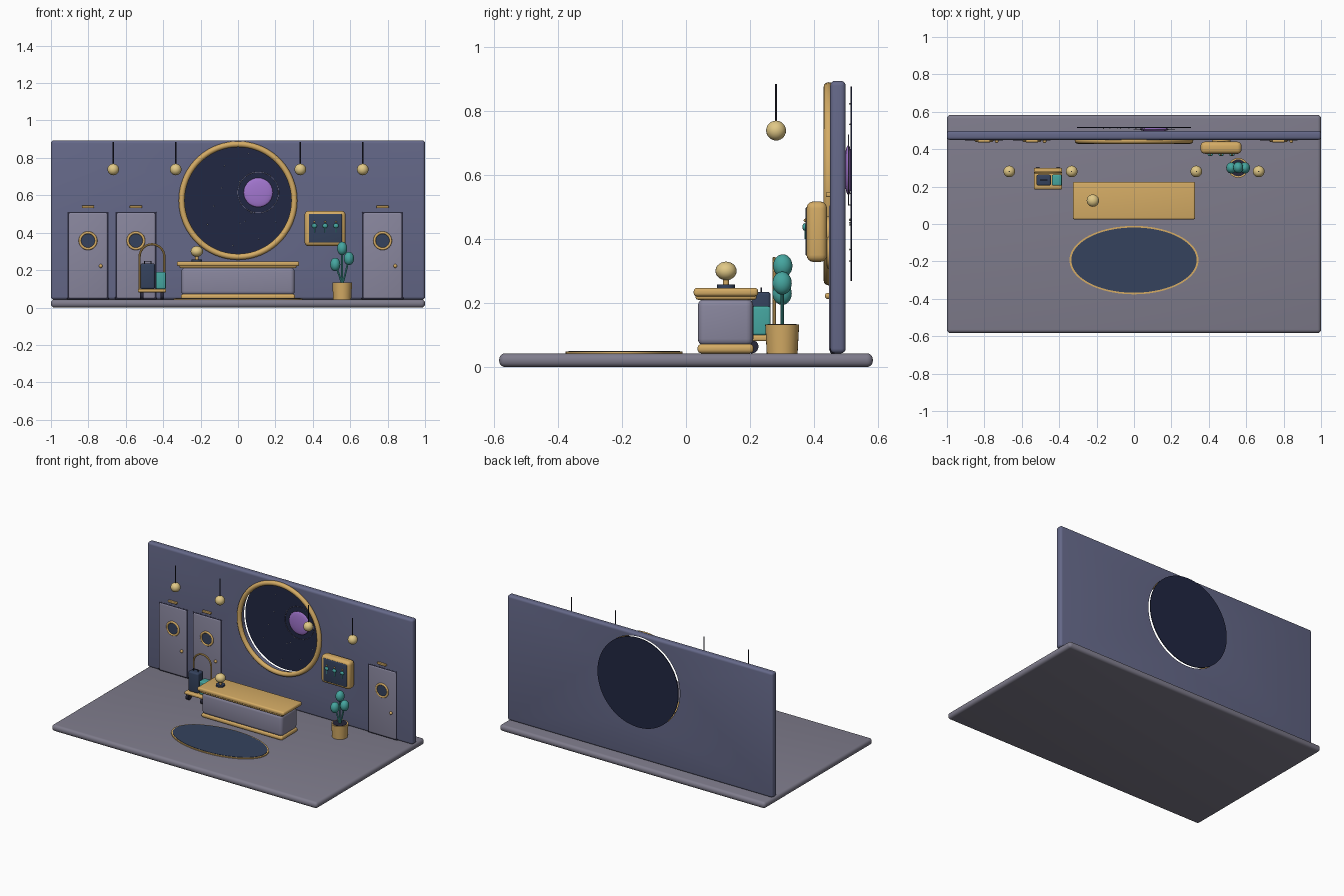
import bpy, bmesh, random
from math import pi, sin, cos
from mathutils import Matrix, Vector

if "Cube" in bpy.data.objects:
    bpy.data.objects.remove(bpy.data.objects["Cube"])

random.seed(4)


def mat(name, r, g, b):
    m = bpy.data.materials.new(name)
    m.diffuse_color = (r, g, b, 1)
    m.use_nodes = True
    m.node_tree.nodes["Principled BSDF"].inputs["Base Color"].default_value = m.diffuse_color
    return m


WALL = mat("slate_blue", 0.13, 0.14, 0.25)
FLOOR = mat("warm_grey", 0.21, 0.20, 0.26)
PANEL = mat("pale_grey", 0.25, 0.24, 0.34)
GOLD = mat("gold", 0.66, 0.41, 0.13)
LAMP = mat("lamp_glow", 0.75, 0.58, 0.24)
NAVY = mat("navy", 0.035, 0.055, 0.11)
SPACE = mat("deep_space", 0.015, 0.02, 0.055)
DARK = mat("dark", 0.02, 0.02, 0.04)
TEAL = mat("teal", 0.06, 0.38, 0.35)
PURPLE = mat("purple", 0.36, 0.18, 0.62)
STAR = mat("star", 0.8, 0.8, 0.7)


def finish(name, bm, m):
    bmesh.ops.recalc_face_normals(bm, faces=bm.faces)
    me = bpy.data.meshes.new(name)
    bm.to_mesh(me)
    bm.free()
    ob = bpy.data.objects.new(name, me)
    bpy.context.collection.objects.link(ob)
    me.materials.append(m)
    return ob


def box(name, x, y, z, m, bevel=0.0):
    """Box from (min, max) ranges, with rounded edges."""
    bm = bmesh.new()
    bmesh.ops.create_cube(bm, size=1)
    for v in bm.verts:
        for i, r in enumerate((x, y, z)):
            v.co[i] = r[0] if v.co[i] < 0 else r[1]
    if bevel:
        bmesh.ops.bevel(bm, geom=bm.edges[:], offset=bevel, segments=4,
                        profile=0.5, affect='EDGES')
    return finish(name, bm, m)


def ball(name, c, r, m):
    bm = bmesh.new()
    bmesh.ops.create_uvsphere(bm, u_segments=24, v_segments=14, radius=1)
    bmesh.ops.scale(bm, vec=r if isinstance(r, tuple) else (r, r, r), verts=bm.verts)
    bmesh.ops.translate(bm, vec=c, verts=bm.verts)
    return finish(name, bm, m)


def rod(name, a, b, r, m, r2=None, seg=24, scale=(1, 1, 1)):
    """Cylinder or cone from point a to point b."""
    a, b = Vector(a), Vector(b)
    bm = bmesh.new()
    bmesh.ops.create_cone(bm, cap_ends=True, segments=seg, radius1=r,
                          radius2=r if r2 is None else r2, depth=(b - a).length)
    bmesh.ops.scale(bm, vec=scale, verts=bm.verts)
    rot = (b - a).to_track_quat('Z', 'Y').to_matrix().to_4x4()
    bmesh.ops.transform(bm, matrix=Matrix.Translation((a + b) / 2) @ rot, verts=bm.verts)
    return finish(name, bm, m)


def ring(name, c, major, minor, m, seg=64):
    """Torus facing the front (axis along y)."""
    bm = bmesh.new()
    rows = []
    for i in range(seg):
        t = 2 * pi * i / seg
        rows.append([bm.verts.new((c[0] + (major + minor * cos(p)) * cos(t),
                                   c[1] + minor * sin(p),
                                   c[2] + (major + minor * cos(p)) * sin(t)))
                     for p in (2 * pi * j / 12 for j in range(12))])
    for i in range(seg):
        for j in range(12):
            k, n = (i + 1) % seg, (j + 1) % 12
            bm.faces.new((rows[i][j], rows[k][j], rows[k][n], rows[i][n]))
    return finish(name, bm, m)


def tube(name, pts, r, m):
    cu = bpy.data.curves.new(name, 'CURVE')
    cu.dimensions, cu.bevel_depth, cu.bevel_resolution, cu.use_fill_caps = '3D', r, 3, True
    sp = cu.splines.new('POLY')
    sp.points.add(len(pts) - 1)
    for p, co in zip(sp.points, pts):
        p.co = (*co, 1)
    tmp = bpy.data.objects.new(name, cu)
    bm = bmesh.new()
    bpy.context.collection.objects.link(tmp)
    bm.from_mesh(tmp.to_mesh())
    tmp.to_mesh_clear()
    bpy.data.objects.remove(tmp)
    return finish(name, bm, m)


# Floor and back wall with a round window hole
FZ, WY, CZ = 0.043, 0.45, 0.572
box("floor", (-1, 1), (-0.583, 0.583), (0, FZ), FLOOR, 0.019)
wall = box("back_wall", (-1, 1), (WY, 0.498), (FZ, 0.893), WALL, 0.015)
cutter = rod("window_cutter", (0, 0.3, CZ), (0, 0.7, CZ), 0.303, WALL, seg=96)
cutter.hide_render = True
mod = wall.modifiers.new("hole", 'BOOLEAN')
mod.operation, mod.object, mod.solver = 'DIFFERENCE', cutter, 'EXACT'
bpy.context.view_layer.objects.active = wall
bpy.ops.object.modifier_apply(modifier="hole")
bpy.data.objects.remove(cutter)

# Window: gold rim, night sky, planet with halo, stars
ring("window_rim", (0, 0.445, CZ), 0.301, 0.016, GOLD, 96)
rod("night_sky", (0, 0.513, CZ), (0, 0.518, CZ), 0.304, SPACE, seg=96)
ball("planet", (0.108, 0.506, 0.615), (0.078, 0.012, 0.078), PURPLE)
ring("planet_halo", (0.108, 0.507, 0.615), 0.109, 0.0015, PANEL)
for i in range(14):
    t, r = random.uniform(0, 2 * pi), random.uniform(0.08, 0.27)
    ball(f"star_{i}", (r * cos(t), 0.511, CZ + r * sin(t)), 0.0025, STAR)

# Lift doors
for i, x in enumerate((-0.802, -0.546, 0.773)):
    box(f"door_frame_{i}", (x - 0.112, x + 0.112), (0.4485, 0.48), (FZ, 0.513), DARK, 0.006)
    box(f"door_{i}", (x - 0.105, x + 0.105), (0.446, 0.48), (FZ + 0.004, 0.508), PANEL, 0.01)
    rod(f"door_glass_{i}", (x, 0.45, 0.357), (x, 0.444, 0.357), 0.043, NAVY, seg=40)
    ring(f"door_porthole_{i}", (x, 0.446, 0.357), 0.043, 0.007, GOLD, 40)
    ball(f"door_knob_{i}", (x + 0.068, 0.443, 0.222), 0.01, GOLD)
    box(f"door_plate_{i}", (x - 0.033, x + 0.033), (0.436, 0.452), (0.531, 0.545), GOLD, 0.004)

# Reception desk
box("desk_plinth", (-0.305, 0.305), (0.036, 0.211), (FZ, 0.072), GOLD, 0.012)
box("desk_body", (-0.303, 0.303), (0.037, 0.21), (0.066, 0.213), PANEL, 0.022)
box("desk_trim", (-0.312, 0.312), (0.03, 0.22), (0.21, 0.229), GOLD, 0.008)
box("desk_top", (-0.327, 0.327), (0.024, 0.225), (0.221, 0.247), GOLD, 0.01)

# Desk lamp
rod("desk_lamp_base", (-0.22, 0.125, 0.246), (-0.22, 0.125, 0.257), 0.028, NAVY)
rod("desk_lamp_stem", (-0.22, 0.125, 0.25), (-0.22, 0.125, 0.28), 0.009, GOLD)
ball("desk_lamp_globe", (-0.22, 0.125, 0.3), (0.033, 0.033, 0.029), LAMP)

# Pendant lights
for i, x in enumerate((-0.667, -0.333, 0.333, 0.667)):
    rod(f"pendant_cord_{i}", (x, 0.281, 0.74), (x, 0.281, 0.884), 0.003, DARK, seg=10)
    ball(f"pendant_globe_{i}", (x, 0.281, 0.738), 0.031, LAMP)

# Oval rug with gold border
for name, r, top, m in (("rug_border", 0.345, 0.049, GOLD), ("rug", 0.335, 0.051, NAVY)):
    rug = rod(name, (0, 0, FZ - 0.003), (0, 0, top), r, m, seg=80)
    for v in rug.data.vertices:
        v.co.y = v.co.y * (0.53 if m is GOLD else 0.52) - 0.193

# Key board on the wall
box("key_board_case", (0.356, 0.575), (0.376, 0.44), (0.328, 0.517), GOLD, 0.022)
rod("key_board_mount", (0.466, 0.43, 0.42), (0.466, 0.46, 0.42), 0.05, GOLD)
box("key_board_panel", (0.378, 0.556), (0.373, 0.39), (0.346, 0.5), NAVY, 0.006)
for i, x in enumerate((0.408, 0.466, 0.524)):
    ball(f"key_fob_{i}", (x, 0.371, 0.437), (0.014, 0.008, 0.012), TEAL)
    rod(f"key_shaft_{i}", (x, 0.372, 0.43), (x, 0.372, 0.4), 0.003, TEAL, seg=10)
    ball(f"key_hook_{i}", (x, 0.372, 0.458), 0.005, GOLD)

# Potted plant
PX, PY = 0.557, 0.3
rod("plant_pot", (PX, PY, FZ - 0.002), (PX, PY, 0.133), 0.048, GOLD, 0.053, 32)
rod("plant_soil", (PX, PY, 0.13), (PX, PY, 0.135), 0.045, DARK)
for i, (dx, dy, z) in enumerate(((-0.037, 0, 0.23), (0, 0.002, 0.316), (0.036, 0, 0.262))):
    tube(f"plant_stem_{i}", [(PX, PY, 0.12), (PX + dx * 0.4, PY, 0.17),
                             (PX + dx, PY + dy, z)], 0.005, TEAL)
    ball(f"plant_leaf_{i}", (PX + dx, PY + dy, z), (0.027, 0.03, 0.036), TEAL)

# Luggage trolley with arch, wheels and two cases
TX, TY = -0.46, 0.275
box("trolley_deck", (-0.535, -0.385), (0.185, 0.3), (0.081, 0.1), GOLD, 0.006)
arch = [(TX + 0.066 * cos(pi * k / 24), TY, 0.272 + 0.066 * sin(pi * k / 24)) for k in range(25)]
tube("trolley_arch", [(TX + 0.066, TY, 0.09)] + arch + [(TX - 0.066, TY, 0.09)], 0.006, GOLD)
for sx in (-1, 1):
    for y in (0.205, 0.28):
        x = TX + sx * 0.055
        rod(f"trolley_wheel_{sx}_{y}", (x - 0.009, y, 0.064), (x + 0.009, y, 0.064), 0.021, DARK)
box("large_case", (-0.521, -0.444), (0.205, 0.264), (0.099, 0.235), NAVY, 0.01)
box("small_case", (-0.439, -0.386), (0.205, 0.264), (0.099, 0.19), TEAL, 0.008)
tube("case_handle", [(-0.5, 0.235, 0.23), (-0.5, 0.235, 0.247), (-0.465, 0.235, 0.247),
                     (-0.465, 0.235, 0.23)], 0.003, DARK)

# Smooth shading with sharp edges kept
bpy.ops.object.select_all(action='SELECT')
bpy.ops.object.shade_smooth_by_angle(angle=0.6)
